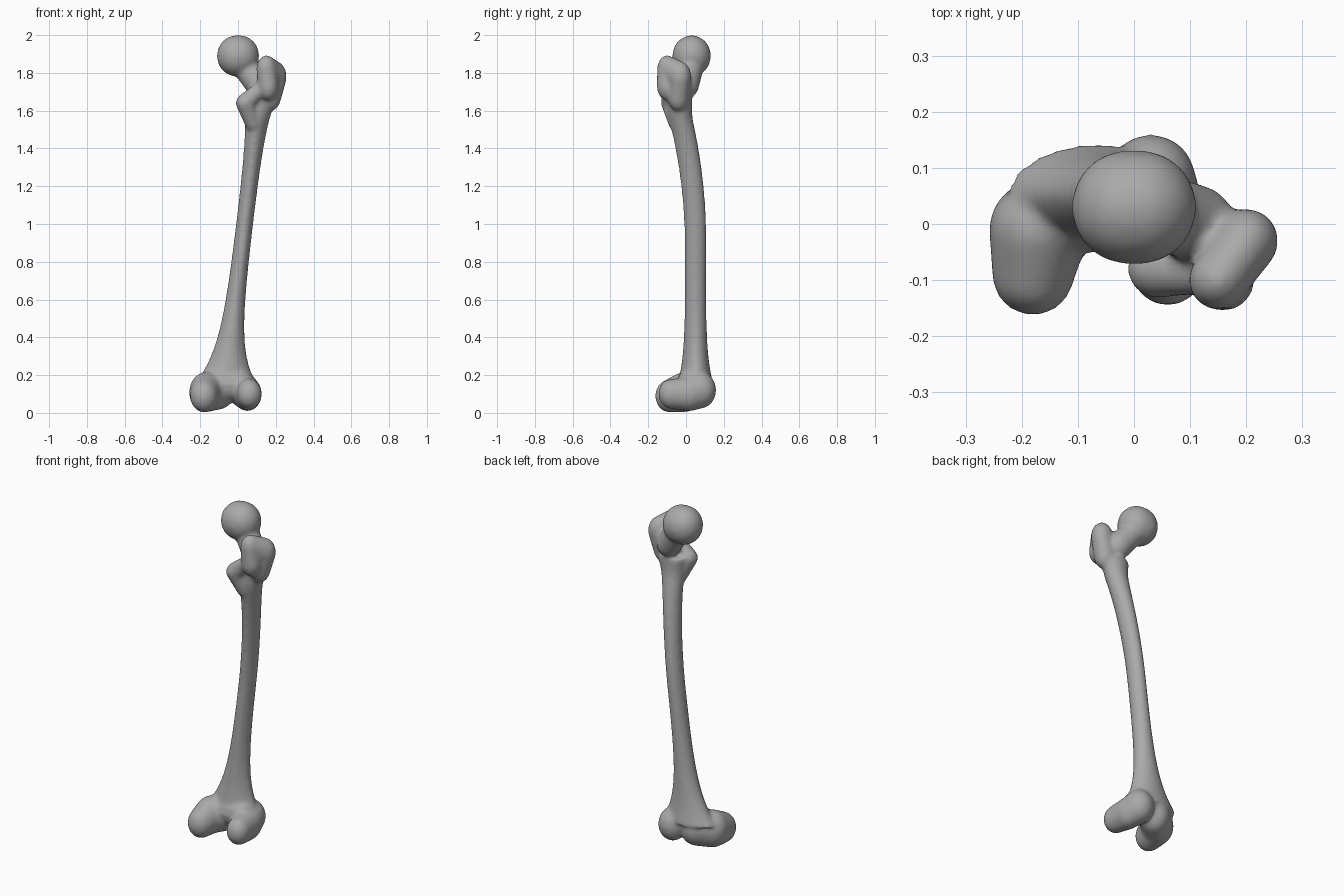
import bpy, bmesh, math
from mathutils import Matrix

cube = bpy.data.objects.get("Cube")
if cube:
    bpy.data.objects.remove(cube)

skin = bpy.data.meshes.new("thigh_bone")
bone_mesh = bmesh.new()


def capsule(start, end, tall):
    """Tight skin around two round lumps, added to the bone."""
    lump = bmesh.new()
    for x, y, z, radius in (start, end):
        place = Matrix.Translation((x, y, z))
        shape = Matrix.Diagonal((radius, radius, radius * tall, 1))
        bmesh.ops.create_icosphere(lump, subdivisions=3, radius=1,
                                   matrix=place @ shape)
    bmesh.ops.delete(lump, geom=lump.edges[:], context="EDGES_FACES")
    bmesh.ops.convex_hull(lump, input=lump.verts[:])
    inside = [vert for vert in lump.verts if not vert.link_faces]
    bmesh.ops.delete(lump, geom=inside, context="VERTS")
    bmesh.ops.recalc_face_normals(lump, faces=lump.faces[:])
    lump.to_mesh(skin)
    lump.free()
    bone_mesh.from_mesh(skin)


def chain(*stops, tall=1):
    """Run of capsules through (x, y, z, radius) stops."""
    for start, end in zip(stops, stops[1:]):
        capsule(start, end, tall)


def shaft_ring(height, sides=40):
    """Oval slice of the leaning, bowed shaft, flared toward both ends."""
    centre_x = .12 * height - .085
    bow = .18 * max(0, height - .9) ** 2
    centre_y = max(.05 - bow, -.03)
    knee_flare = .3 * math.exp(-height / .17)
    hip_flare = .03 * math.exp((height - 1.6) / .15)
    half_width = .044 + knee_flare + hip_flare
    half_depth = .05 + .008 * height + .12 * math.exp(-height / .15)
    ring = []
    for side in range(sides):
        angle = math.tau * side / sides
        across, along = math.cos(angle), math.sin(angle)
        # The rear narrows to a ridge
        across *= 1 - .18 * max(0, -along)
        ring.append(bone_mesh.verts.new((centre_x + half_width * across,
                                         centre_y + half_depth * along,
                                         height)))
    return ring


def build_shaft(bottom, top, slices):
    """Skin the shaft slices and cap both ends."""
    rings = [shaft_ring(bottom + (top - bottom) * step / slices)
             for step in range(slices + 1)]
    for lower, upper in zip(rings, rings[1:]):
        for side, corner in enumerate(lower):
            before = side - 1
            bone_mesh.faces.new((lower[before], corner, upper[side], upper[before]))
    bone_mesh.faces.new(rings[0][::-1])
    bone_mesh.faces.new(rings[-1])


build_shaft(bottom=.16, top=1.66, slices=40)

# Head
chain((-.01, .03, 1.89, .102), (.01, .03, 1.89, .102), tall=1.07)

# Neck
chain((.03, .03, 1.84, .065), (.11, 0, 1.74, .07), tall=1.1)

# Greater trochanter: rear base, crest, outer side, lower blend
chain((.16, -.1, 1.73, .055), (.15, -.1, 1.82, .053),
      (.2, -.03, 1.78, .058), (.17, -.04, 1.68, .06), tall=1.4)

# Lesser trochanter, between the crest and the shaft
chain((.13, -.09, 1.73, .035), (.04, -.08, 1.64, .052), (.08, -.05, 1.53, .042))

# Inner condyle, rear to front
chain((-.18, -.09, .09, .073), (-.17, -.01, .11, .089), (-.1, .05, .12, .085),
      tall=1.2)

# Outer condyle, rear to front
chain((.06, -.08, .1, .066), (.05, .02, .1, .076), (.03, .08, .12, .08), tall=1.2)

# Bridge between the condyles
chain((-.1, .04, .15, .09), (0, .04, .15, .09))

bone_mesh.to_mesh(skin)
bone_mesh.free()
bone = bpy.data.objects.new("thigh_bone", skin)
bpy.context.collection.objects.link(bone)

# Bone colour
grey = bpy.data.materials.new("bone_grey")
grey.use_nodes = True
colour = (.4, .4, .4, 1)
grey.diffuse_color = colour
grey.node_tree.nodes["Principled BSDF"].inputs["Base Color"].default_value = colour
skin.materials.append(grey)

# Fuse the lumps into one skin and soften the joins
fuse = bone.modifiers.new("fuse", "REMESH")
fuse.mode = "VOXEL"
fuse.voxel_size = .01
fuse.use_smooth_shade = True
soften = bone.modifiers.new("soften", "SMOOTH")
soften.factor = .5
soften.iterations = 9
